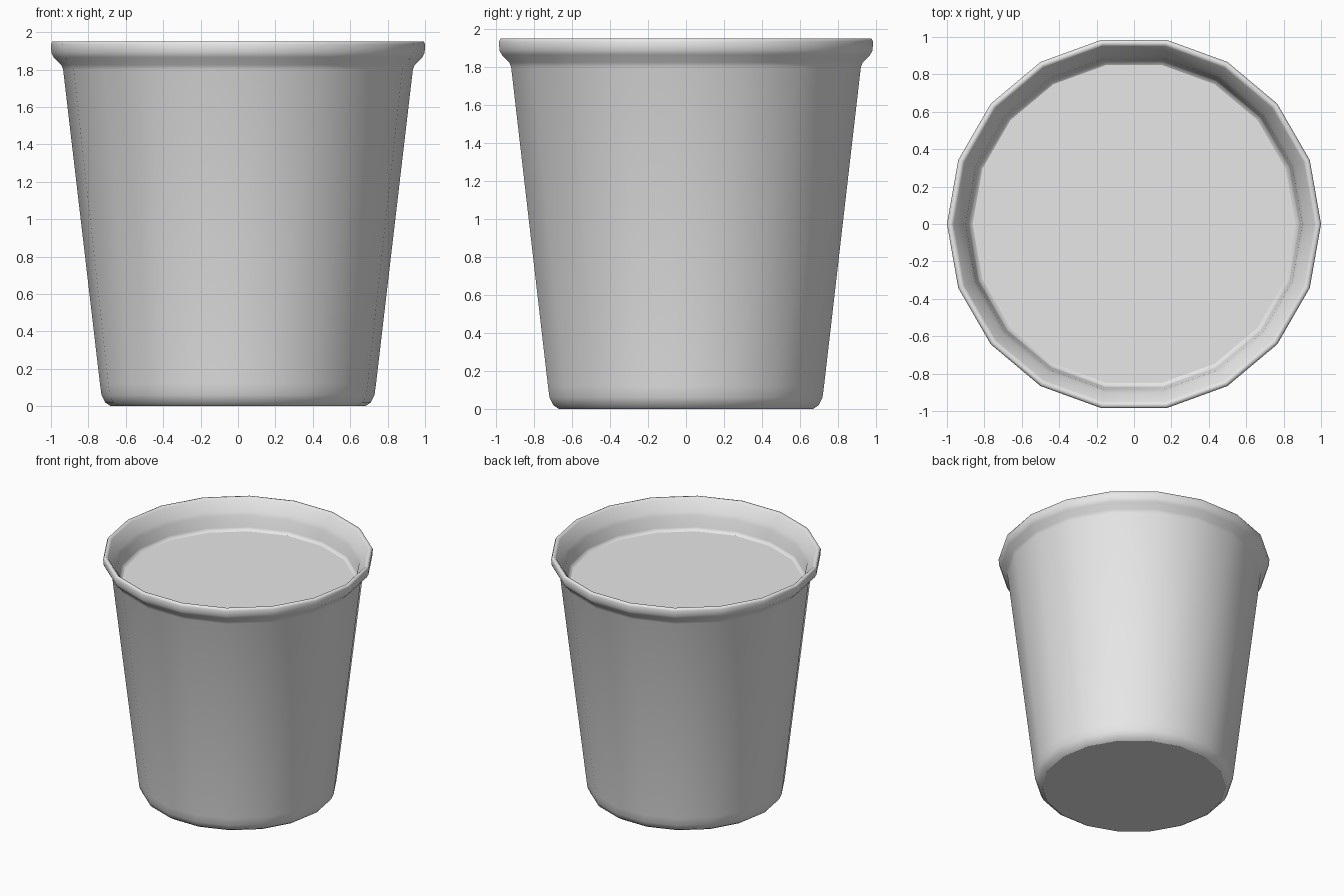
import bpy
import bmesh
from math import cos, sin, tau

SIDES = 18

cube = bpy.data.objects.get("Cube")
if cube:
    bpy.data.objects.remove(cube, do_unlink=True)

# Plain grey material
grey = bpy.data.materials.new("light_grey")
grey.use_nodes = True
colour = (0.8, 0.8, 0.8, 1)
grey.diffuse_color = colour
grey.node_tree.nodes["Principled BSDF"].inputs["Base Color"].default_value = colour

# Radius and height, from the base up the wall, over the lip and down to the inner disc
profile = [
    (0.68, 0), (0.71, 0.02), (0.73, 0.06), (0.738, 0.12),   # rounded foot
    (0.935, 1.80), (0.945, 1.825),                          # tapered wall
    (0.985, 1.865), (0.998, 1.89), (1.0, 1.935),            # flared rim
    (0.993, 1.95), (0.975, 1.95), (0.965, 1.94),            # lip
    (0.915, 1.86), (0.90, 1.83),                            # inner flare
    (0.886, 1.745), (0.88, 1.73), (0.863, 1.72),            # inner wall
]


def lathe(name, points):
    """Turn a profile into a closed solid with a flat cap at each end."""
    bm = bmesh.new()
    rings = []
    for r, z in points:
        rings.append([bm.verts.new((r * cos(tau * i / SIDES), r * sin(tau * i / SIDES), z))
                      for i in range(SIDES)])
    for low, high in zip(rings, rings[1:]):
        for i in range(SIDES):
            j = (i + 1) % SIDES
            bm.faces.new((low[i], low[j], high[j], high[i]))
    caps = [bm.faces.new(rings[0][::-1]), bm.faces.new(rings[-1])]
    for face in bm.faces:
        face.smooth = True
    # Crisp border around the flat caps
    for cap in caps:
        for edge in cap.edges:
            edge.smooth = False
    mesh = bpy.data.meshes.new(name)
    bm.to_mesh(mesh)
    bm.free()
    mesh.materials.append(grey)
    obj = bpy.data.objects.new(name, mesh)
    bpy.context.collection.objects.link(obj)
    return obj


lathe("tapered_cup", profile)
